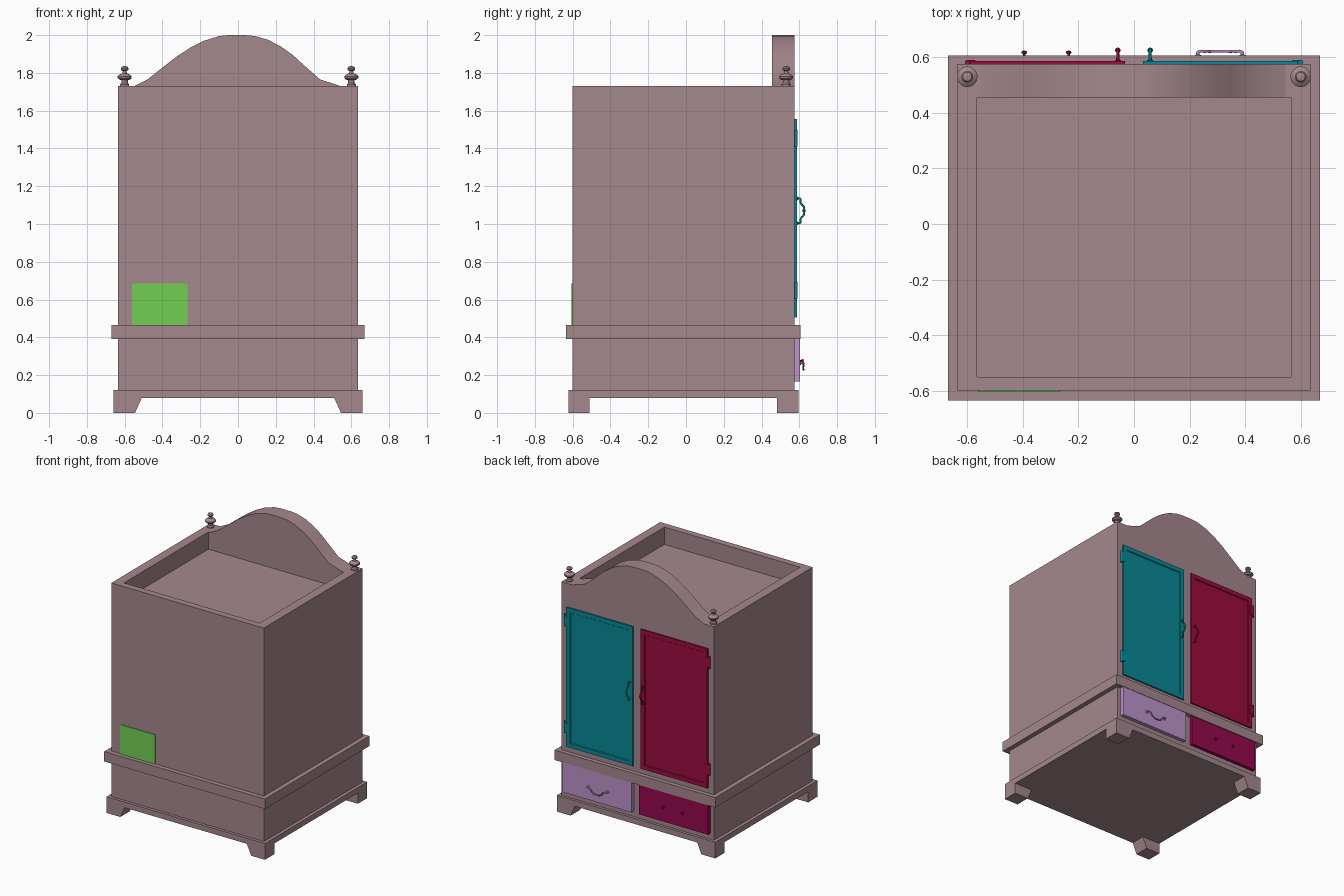
import bpy, bmesh, math
from mathutils import Vector, Matrix

if "Cube" in bpy.data.objects:
    bpy.data.objects.remove(bpy.data.objects["Cube"])


def material(name, rgb):
    lin = [((c / 255 + 0.055) / 1.055) ** 2.4 if c > 10 else c / 255 / 12.92 for c in rgb]
    m = bpy.data.materials.new(name)
    m.use_nodes = True
    m.diffuse_color = (*lin, 1)
    m.node_tree.nodes["Principled BSDF"].inputs["Base Color"].default_value = (*lin, 1)
    return m


MAUVE = material("mauve wood", (165, 136, 141))
TEAL = material("teal paint", (8, 137, 150))
RED = material("crimson paint", (156, 12, 62))
BERRY = material("berry paint", (150, 8, 78))
LAVENDER = material("lavender paint", (190, 147, 203))
GREEN = material("green label", (113, 208, 82))


def finish(bm, name, mat, smooth=False):
    bmesh.ops.recalc_face_normals(bm, faces=bm.faces)
    me = bpy.data.meshes.new(name)
    bm.to_mesh(me)
    bm.free()
    me.materials.append(mat)
    ob = bpy.data.objects.new(name, me)
    bpy.context.collection.objects.link(ob)
    if smooth:
        bpy.ops.object.select_all(action='DESELECT')
        ob.select_set(True)
        bpy.context.view_layer.objects.active = ob
        bpy.ops.object.shade_smooth_by_angle(angle=math.radians(35))
    return ob


def box_mesh(lo, hi):
    lo, hi = Vector(lo), Vector(hi)
    bm = bmesh.new()
    bmesh.ops.create_cube(bm, size=1, matrix=Matrix.Translation((lo + hi) / 2)
                          @ Matrix.Diagonal((*(hi - lo), 1)))
    return bm


def box(name, lo, hi, mat):
    return finish(box_mesh(lo, hi), name, mat)


def face_towards(bm, axis):
    bm.normal_update()
    return max(bm.faces, key=lambda f: f.normal.dot(Vector(axis)))


def lathe(name, profile, origin, mat, axis_rot=Matrix(), steps=20):
    """Spin (radius, height) points about z, then turn and place them."""
    bm = bmesh.new()
    vs = [bm.verts.new((r, 0, h)) for r, h in profile]
    edges = [bm.edges.new(p) for p in zip(vs, vs[1:])]
    bmesh.ops.spin(bm, geom=vs + edges, cent=(0, 0, 0), axis=(0, 0, 1),
                   angle=math.tau, steps=steps)
    bmesh.ops.remove_doubles(bm, verts=bm.verts, dist=1e-5)
    bmesh.ops.transform(bm, verts=bm.verts, matrix=Matrix.Translation(origin) @ axis_rot)
    return finish(bm, name, mat, smooth=True)


def rod(name, points, radius, mat):
    cu = bpy.data.curves.new(name, 'CURVE')
    cu.dimensions = '3D'
    cu.bevel_depth, cu.bevel_resolution, cu.resolution_u = radius, 2, 6
    cu.use_fill_caps = True
    sp = cu.splines.new('BEZIER')
    sp.bezier_points.add(len(points) - 1)
    for bp, p in zip(sp.bezier_points, points):
        bp.co = p
        bp.handle_left_type = bp.handle_right_type = 'AUTO'
    cu.materials.append(mat)
    ob = bpy.data.objects.new(name, cu)
    bpy.context.collection.objects.link(ob)


OUT = Matrix.Rotation(-math.pi / 2, 4, 'X')      # lathe axis turned to +y
BACK = 0.575                                     # plane that carries the doors

# Carcass with a sunken top
bm = box_mesh((-0.635, -0.60, 0.10), (0.635, BACK, 1.73))
top = face_towards(bm, (0, 0, 1))
bmesh.ops.inset_region(bm, faces=[top], thickness=0.05)
for v in top.verts:
    v.co = (math.copysign(0.565, v.co.x), 0.455 if v.co.y > 0 else -0.55, 1.73)
well = bmesh.ops.extrude_discrete_faces(bm, faces=[top])["faces"][0]
for v in well.verts:
    v.co.z -= 0.13
finish(bm, "carcass", MAUVE)

# Waist moulding and plinth
box("waist_moulding", (-0.67, -0.635, 0.39), (0.67, 0.607, 0.465), MAUVE)
box("plinth", (-0.66, -0.622, 0.08), (0.66, 0.595, 0.122), MAUVE)

# Bracket feet, splayed towards the middle
for side, sx in (("right", -1), ("left", 1)):
    for end, y0, y1 in (("front", -0.622, -0.51), ("back", 0.483, 0.595)):
        bm = box_mesh((0.545, y0, 0), (0.66, y1, 0.085))
        for v in bm.verts:
            if v.co.x < 0.6 and v.co.z > 0.04:
                v.co.x = 0.507
            v.co.x *= sx
        finish(bm, f"foot_{end}_{side}", MAUVE)

# Arched pediment
arch = [(-0.56, 1.725), (-0.48, 1.765), (-0.385, 1.84), (-0.32, 1.89), (-0.25, 1.935),
        (-0.18, 1.97), (-0.1, 1.995), (-0.05, 2.0), (0.04, 2.0), (0.09, 1.995),
        (0.16, 1.975), (0.23, 1.938), (0.29, 1.895), (0.35, 1.84), (0.435, 1.765),
        (0.56, 1.725)]
bm = bmesh.new()
f = bm.faces.new([bm.verts.new((x, 0.455, z)) for x, z in arch])
ext = bmesh.ops.extrude_face_region(bm, geom=[f])["geom"]
for v in ext:
    if isinstance(v, bmesh.types.BMVert):
        v.co.y = BACK
finish(bm, "pediment", MAUVE, smooth=True)

# Turned finials
finial = [(0.024, 0), (0.024, 0.012), (0.017, 0.02), (0.017, 0.035), (0.03, 0.038),
          (0.037, 0.047), (0.037, 0.055), (0.028, 0.064), (0.013, 0.07), (0.01, 0.082),
          (0.019, 0.088), (0.021, 0.096), (0.016, 0.105), (0, 0.11)]
for side, x in (("right", -0.6), ("left", 0.6)):
    lathe(f"finial_{side}", finial, (x, 0.53, 1.727), MAUVE)

# Doors with sunk panels, hinges and pull handles
boss = [(0.011, 0), (0.011, 0.004), (0.006, 0.007), (0.006, 0.012), (0, 0.014)]
bead = [(0, -0.01), (0.007, -0.007), (0.01, 0), (0.007, 0.007), (0, 0.01)]
for side, sx, mat in (("right", -1, RED), ("left", 1, TEAL)):
    x0, x1 = sorted((sx * 0.033, sx * 0.588))
    bm = box_mesh((x0, BACK - 0.005, 0.505), (x1, 0.587, 1.555))
    panel = face_towards(bm, (0, 1, 0))
    bmesh.ops.inset_region(bm, faces=[panel], thickness=0.045)
    bmesh.ops.inset_region(bm, faces=[panel], thickness=0.006, depth=-0.006)
    finish(bm, f"door_{side}", mat)

    for level, z in (("lower", 0.605), ("upper", 1.41)):
        lathe(f"hinge_{level}_{side}", [(0, 0), (0.009, 0), (0.009, 0.088), (0, 0.088)],
              (sx * 0.6, 0.582, z), mat, steps=12)
        hx0, hx1 = sorted((sx * 0.57, sx * 0.6))
        box(f"hinge_leaf_{level}_{side}", (hx0, BACK, z + 0.008),
            (hx1, 0.59, z + 0.08), mat)

    hx = sx * 0.058
    rod(f"pull_{side}", [(hx, 0.587, 1.005), (hx, 0.603, 1.005), (hx, 0.608, 1.03),
                         (hx, 0.624, 1.05), (hx, 0.626, 1.07), (hx, 0.624, 1.09),
                         (hx, 0.608, 1.11), (hx, 0.603, 1.135), (hx, 0.587, 1.135)],
        0.005, mat)
    lathe(f"pull_bead_{side}", bead, (hx, 0.625, 1.07), mat, steps=12)
    for end, z in (("lower", 1.005), ("upper", 1.135)):
        lathe(f"pull_boss_{end}_{side}", boss, (hx, 0.585, z), mat, OUT, 12)

# Drawers
box("drawer_left", (0.03, BACK - 0.005, 0.165), (0.605, 0.604, 0.392), LAVENDER)
box("drawer_right", (-0.605, BACK - 0.005, 0.165), (-0.03, 0.6, 0.392), BERRY)

# Drooping handle on the left drawer
rod("drawer_handle", [(0.31 + dx, y, z) for dx, y, z in
                      ((-0.08, 0.604, 0.265), (-0.08, 0.618, 0.265), (-0.055, 0.621, 0.258),
                       (-0.035, 0.621, 0.235), (0, 0.622, 0.228), (0.035, 0.621, 0.235),
                       (0.055, 0.621, 0.258), (0.08, 0.618, 0.265), (0.08, 0.604, 0.265))],
    0.005, LAVENDER)
for end, x in (("inner", 0.23), ("outer", 0.39)):
    lathe(f"drawer_boss_{end}", boss, (x, 0.603, 0.265), LAVENDER, OUT, 12)

# Knobs on the right drawer
knob = [(0.008, 0), (0.004, 0.006), (0.004, 0.012), (0.01, 0.016), (0.009, 0.022), (0, 0.026)]
for end, x in (("inner", -0.235), ("outer", -0.395)):
    lathe(f"drawer_knob_{end}", knob, (x, 0.599, 0.275), BERRY, OUT, 12)

# Flat label plate on the plain face
box("label_plate", (-0.56, -0.605, 0.465), (-0.268, -0.599, 0.686), GREEN)
